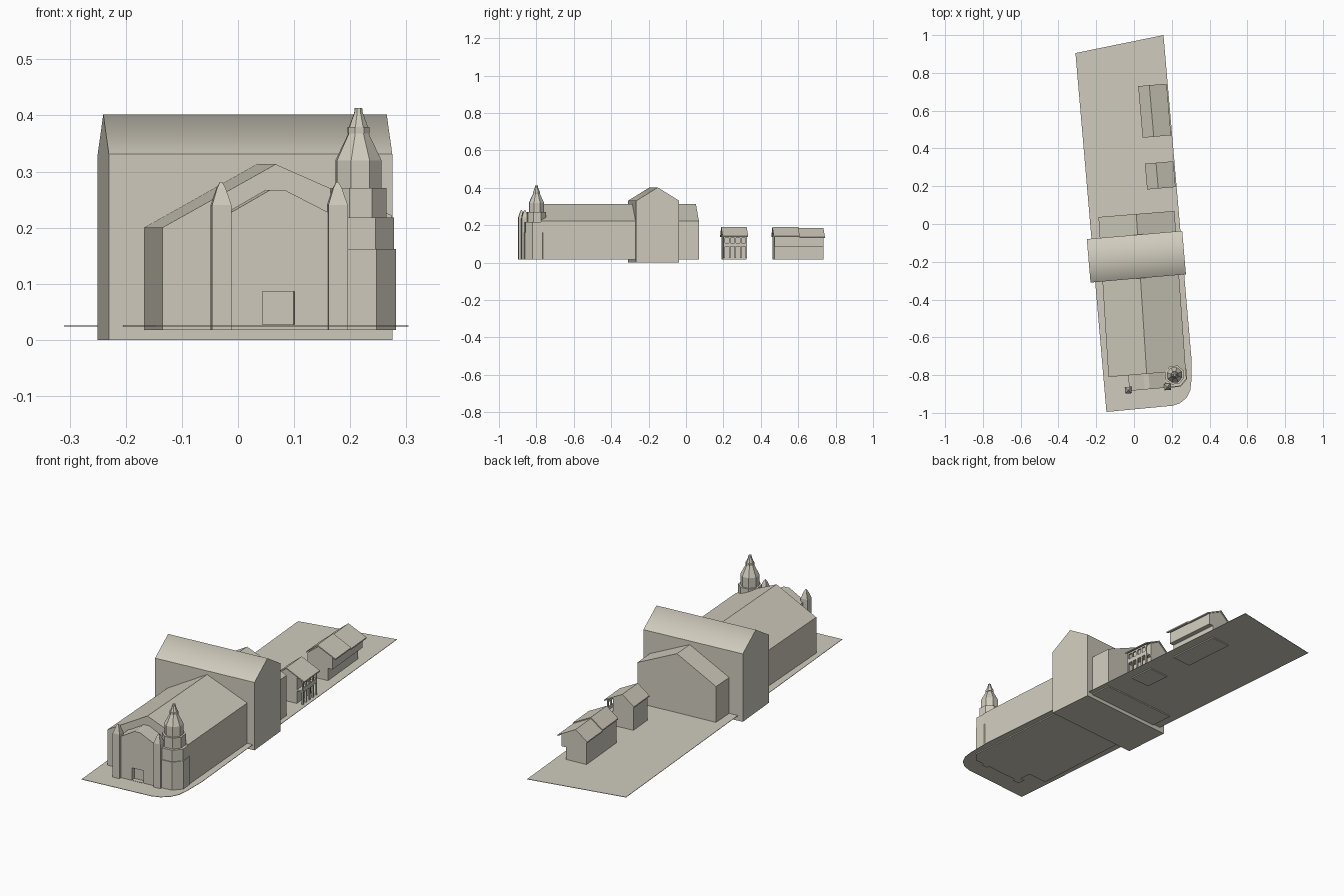
import bpy, bmesh, math

if "Cube" in bpy.data.objects:
    bpy.data.objects.remove(bpy.data.objects["Cube"], do_unlink=True)

TILT = 0.0863      # the whole street is turned slightly about z
BASE = 0.018       # buildings start just below the paving
GROUND = 0.0255

stone = bpy.data.materials.new("pale_stone")
stone.use_nodes = True
colour = (0.63, 0.60, 0.51, 1)
stone.diffuse_color = colour
stone.node_tree.nodes["Principled BSDF"].inputs["Base Color"].default_value = colour


def loft(name, rings, tilt=TILT):
    """Skin matching rings of points and cap both ends."""
    bm = bmesh.new()
    loops = [[bm.verts.new(p) for p in ring] for ring in rings]
    n = len(loops[0])
    for a, b in zip(loops, loops[1:]):
        for i in range(n):
            j = (i + 1) % n
            bm.faces.new((a[i], a[j], b[j], b[i]))
    bm.faces.new(loops[0])
    bm.faces.new(loops[-1])
    bmesh.ops.recalc_face_normals(bm, faces=bm.faces)
    mesh = bpy.data.meshes.new(name)
    bm.to_mesh(mesh)
    bm.free()
    mesh.materials.append(stone)
    obj = bpy.data.objects.new(name, mesh)
    obj.rotation_euler.z = tilt
    bpy.context.collection.objects.link(obj)
    return obj


def extrude(name, profile, y0, y1):
    """Extrude an x-z profile along the street."""
    return loft(name, [[(x, y, z) for x, z in profile] for y in (y0, y1)])


def box(name, x0, x1, y0, y1, z0, z1):
    return extrude(name, [(x0, z0), (x1, z0), (x1, z1), (x0, z1)], y0, y1)


def stack(name, cx, cy, sides, steps):
    """Stack of regular polygons given as (radius, height)."""
    rings = []
    for r, z in steps:
        angles = [math.tau * (i + 0.5) / sides for i in range(sides)]
        rings.append([(cx + r * math.cos(a), cy + r * math.sin(a), z) for a in angles])
    return loft(name, rings)


# Paving with a rounded street corner
outline = [(-0.31, 0.905), (-0.146, -0.995), (0.205, -0.962), (0.245, -0.948),
           (0.278, -0.92), (0.298, -0.88), (0.304, -0.83), (0.304, -0.71), (0.156, 1.0)]
loft("paving", [[(x, y, z) for x, y in outline] for z in (0.0235, GROUND)], 0)

# Nave, slightly tapered in plan
def gable(left, ridge, right):
    return [(*left, BASE), (*right, BASE), (*right, 0.222), (*ridge, 0.313), (*left, 0.2)]

loft("nave", [gable((-0.135, -0.81), (0.067, -0.793), (0.274, -0.775)),
              gable((-0.188, 0.037), (0.012, 0.053), (0.214, 0.069))], 0)

# Tall cross hall with a softly shaded roof
hall_rings = []
for x in (-0.256, 0.251):
    hall_rings.append([(x, -0.289, 0), (x, -0.058, 0), (x, -0.058, 0.331),
                       (x, -0.1735, 0.402), (x, -0.289, 0.331)])
hall = loft("cross_hall", hall_rings)
for face in hall.data.polygons:
    face.use_smooth = face.normal.z > 0.2
for edge in hall.data.edges:
    a, b = (hall.data.vertices[i].co for i in edge.vertices)
    edge.use_edge_sharp = not (a.z > 0.4 and b.z > 0.4)

# Front facade with a recessed doorway
top = [(0.095, 0.223), (0.082, 0.229), (0.008, 0.267), (-0.019, 0.267),
       (-0.085, 0.229), (-0.1, 0.223)]
foot_right, foot_left = (0.095, BASE), (-0.1, BASE)
door = [(-0.032, BASE), (-0.032, 0.086), (0.025, 0.086), (0.025, BASE)]
extrude("facade_front", [foot_right] + top + [foot_left] + door, -0.878, -0.858)
extrude("facade_body", [foot_right] + top + [foot_left], -0.858, -0.775)
box("door_sill", -0.032, 0.025, -0.88, -0.858, BASE, 0.027)

# Pilasters with pointed caps
for side, x in (("right", -0.106), ("left", 0.102)):
    stack("pilaster_" + side, x, -0.874, 4,
          [(0.0245, BASE), (0.0245, 0.24), (0.011, 0.27), (0.003, 0.281)])

# Corner bell tower, octagonal tiers
tx, ty = 0.145, -0.815
stack("tower_base", tx, ty, 8, [(0.07, BASE), (0.07, 0.162)])
stack("tower_middle", tx, ty, 8, [(0.066, 0.162), (0.066, 0.218)])
stack("tower_upper", tx, ty, 8, [(0.0525, 0.218), (0.0525, 0.271)])
stack("tower_spire", tx, ty, 8, [(0.043, 0.271), (0.043, 0.32), (0.019, 0.368)])
stack("tower_ring", tx, ty, 8, [(0.0205, 0.368), (0.0205, 0.379)])
stack("tower_lantern", tx, ty, 8, [(0.018, 0.379), (0.008, 0.405), (0.007, 0.413)])


# Houses behind
def roof(name, y0, y1, ridge):
    low, t = ridge - 0.047, 0.006
    extrude(name, [(0.085, low), (0.144, ridge), (0.236, low),
                   (0.236, low - t), (0.144, ridge - t), (0.085, low - t)], y0, y1)

# Small house with a galleried porch
extrude("porch_house", [(0.09, BASE), (0.195, BASE), (0.195, 0.157),
                        (0.144, 0.184), (0.09, 0.142)], 0.182, 0.308)
roof("porch_house_roof", 0.176, 0.313, 0.19)
box("porch_floor", 0.195, 0.226, 0.182, 0.308, 0.085, 0.092)
box("porch_parapet", 0.22, 0.226, 0.182, 0.308, 0.092, 0.106)
box("porch_beam", 0.219, 0.226, 0.182, 0.308, 0.131, 0.14)
for i in range(5):
    y = 0.182 + i * 0.0295
    box("porch_post", 0.218, 0.226, y, y + 0.008, GROUND, 0.085)
    box("gallery_post", 0.22, 0.226, y, y + 0.008, 0.106, 0.131)

# Long house with a jutting upper floor and stepped roof
extrude("long_house", [(0.09, BASE), (0.195, BASE), (0.195, 0.085), (0.218, 0.085),
                       (0.218, 0.143), (0.144, 0.179), (0.09, 0.138)], 0.457, 0.72)
roof("long_house_roof_front", 0.451, 0.59, 0.19)
roof("long_house_roof_back", 0.59, 0.725, 0.185)
